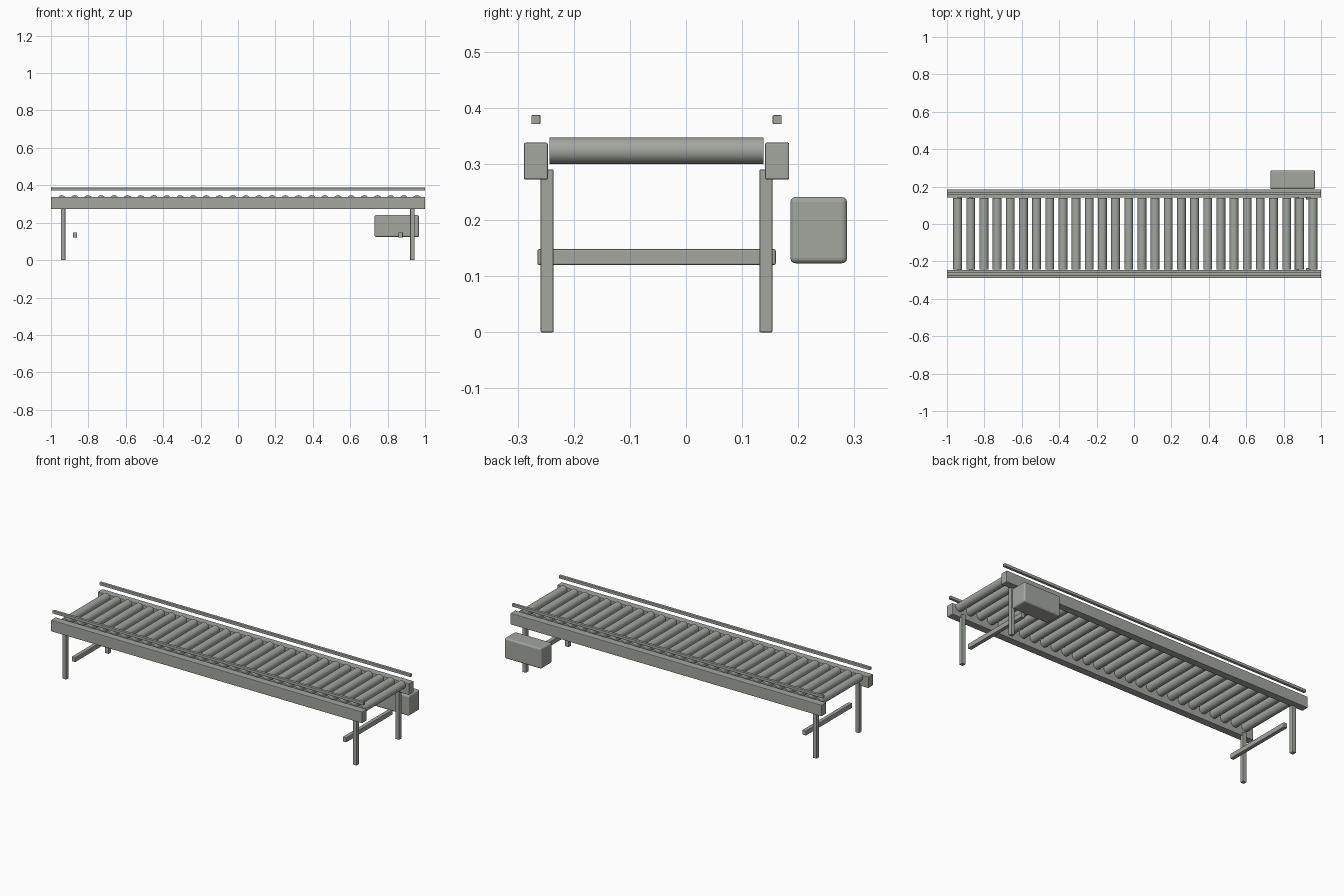
import bpy, math

if "Cube" in bpy.data.objects:
    bpy.data.objects.remove(bpy.data.objects["Cube"])

metal = bpy.data.materials.new("grey_metal")
metal.diffuse_color = (0.36, 0.385, 0.345, 1)
metal.use_nodes = True
metal.node_tree.nodes["Principled BSDF"].inputs["Base Color"].default_value = metal.diffuse_color


def box(name, x, y, z, bevel=0.002, segments=2):
    """Bevelled box from (min, max) extents on each axis."""
    bpy.ops.mesh.primitive_cube_add(size=1, location=[sum(a) / 2 for a in (x, y, z)])
    ob = bpy.context.object
    ob.name = name
    ob.scale = [a[1] - a[0] for a in (x, y, z)]
    bpy.ops.object.transform_apply(location=False, rotation=False, scale=True)
    mod = ob.modifiers.new("rounded_edges", 'BEVEL')
    mod.width = bevel
    mod.segments = segments
    ob.data.materials.append(metal)
    return ob


MID = -0.0525   # centre line of the frame in y

# Side rails and guard rails along both sides
for side, s in (("front", -1), ("back", 1)):
    def span(centre, width):
        c = MID + s * centre
        return (c - width / 2, c + width / 2)
    box(side + "_side_rail", (-1, 1), span(0.215, 0.043), (0.272, 0.338), 0.003)
    box(side + "_guard_rail", (-1, 1), span(0.215, 0.016), (0.371, 0.387), 0.0015)
    # Legs at both ends
    for end, x in (("left", -0.935), ("right", 0.932)):
        box(f"{side}_{end}_leg", (x - 0.0115, x + 0.0115), span(0.195, 0.023), (0, 0.29))

# Cross braces between the legs
for end, x in (("left", -0.872), ("right", 0.87)):
    box(end + "_cross_brace", (x - 0.0115, x + 0.0115), (-0.265, 0.16), (0.12, 0.148), 0.003)

# Drive motor housing
box("motor_housing", (0.73, 0.968), (0.186, 0.287), (0.123, 0.241), 0.009, 3)

# Rollers
COUNT, FIRST, LAST = 28, -0.943, 0.957
for i in range(COUNT):
    x = FIRST + (LAST - FIRST) * i / (COUNT - 1)
    bpy.ops.mesh.primitive_cylinder_add(vertices=32, radius=0.0235, depth=0.381,
                                        location=(x, MID, 0.3235),
                                        rotation=(math.pi / 2, 0, 0))
    roller = bpy.context.object
    roller.name = f"roller_{i + 1}"
    roller.data.materials.append(metal)
    bpy.ops.object.shade_smooth_by_angle(angle=math.radians(40))
